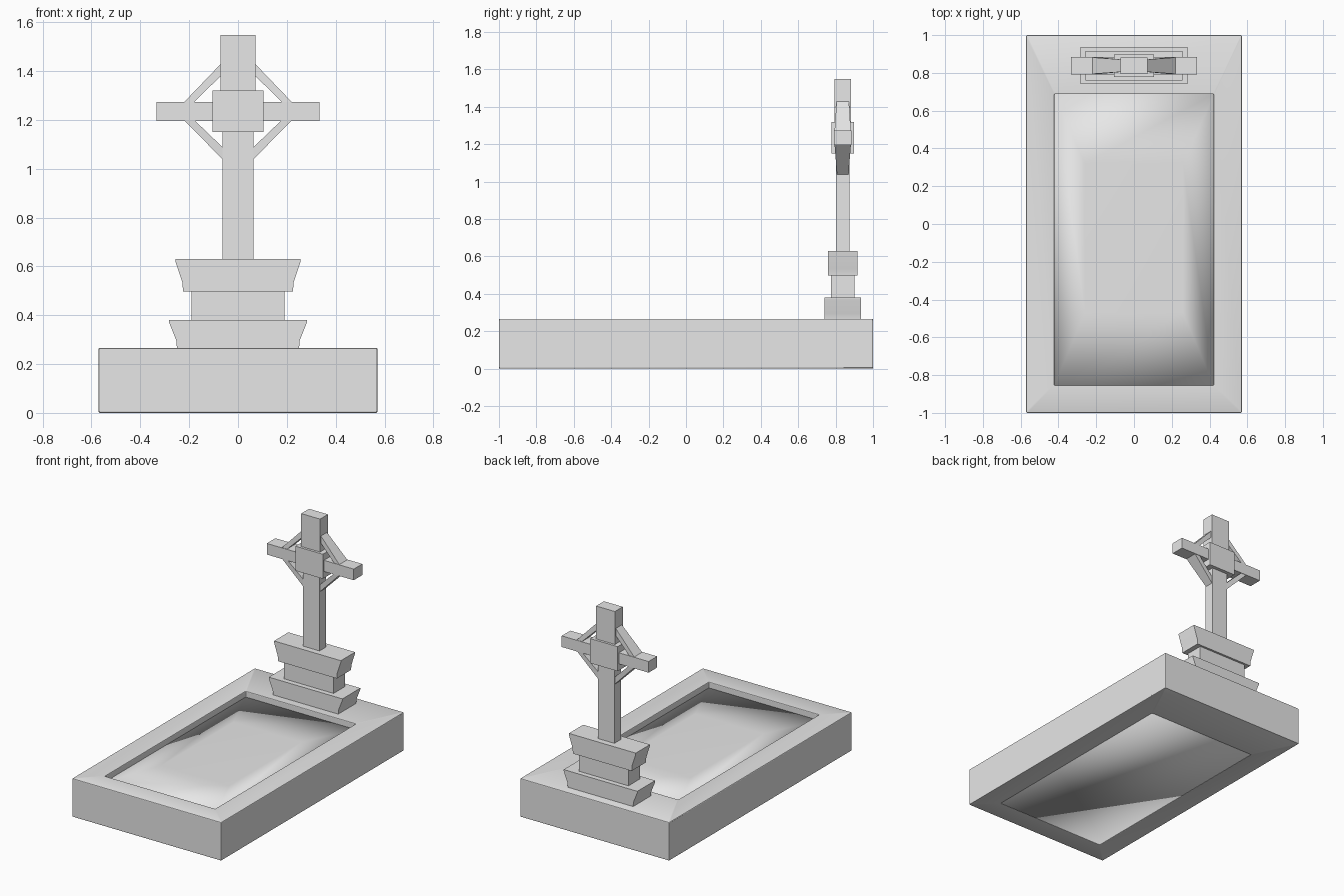
import bpy, bmesh, math

if "Cube" in bpy.data.objects:
    bpy.data.objects.remove(bpy.data.objects["Cube"], do_unlink=True)

stone = bpy.data.materials.new("grey_stone")
stone.use_nodes = True
GREY = (0.8, 0.8, 0.8, 1)
stone.diffuse_color = GREY
stone.node_tree.nodes["Principled BSDF"].inputs["Base Color"].default_value = GREY

CROSS_Y = 0.838


def loft(name, rings, bevel=0.0, closed=False, angle=25):
    """Skin a row of equal rings, capped at both ends or joined into a loop."""
    bm = bmesh.new()
    rows = [[bm.verts.new(p) for p in ring] for ring in rings]
    n = len(rows[0])
    pairs = list(zip(rows, rows[1:]))
    if closed:
        pairs.append((rows[-1], rows[0]))
    else:
        bm.faces.new(rows[0])
        bm.faces.new(rows[-1])
    for a, b in pairs:
        for i in range(n):
            j = (i + 1) % n
            bm.faces.new((a[i], a[j], b[j], b[i]))
    bmesh.ops.recalc_face_normals(bm, faces=bm.faces)
    if bevel:
        bmesh.ops.bevel(bm, geom=bm.edges[:], offset=bevel, segments=2,
                        profile=0.5, affect='EDGES', clamp_overlap=True)
    mesh = bpy.data.meshes.new(name)
    bm.to_mesh(mesh)
    bm.free()
    mesh.materials.append(stone)
    obj = bpy.data.objects.new(name, mesh)
    bpy.context.collection.objects.link(obj)
    bpy.ops.object.select_all(action='DESELECT')
    obj.select_set(True)
    bpy.context.view_layer.objects.active = obj
    bpy.ops.object.shade_smooth_by_angle(angle=math.radians(angle))


def rect(x0, x1, y0, y1, z):
    return [(x0, y0, z), (x1, y0, z), (x1, y1, z), (x0, y1, z)]


def block(name, levels, depth):
    """Stone block on the cross axis; levels are (half width, height)."""
    loft(name, [rect(-w, w, CROSS_Y - depth, CROSS_Y + depth, z)
                for w, z in levels])


# Kerb: rectangular surround
TOP = 0.266
outer = (-0.571, 0.571, -1, 1)
inner = (-0.422, 0.422, -0.853, 0.687)
loft("kerb", [rect(*outer, 0), rect(*outer, TOP),
              rect(*inner, TOP), rect(*inner, 0)], 0.005, closed=True, angle=20)

# Grave filling: softly shaded slab set just below the kerb top
loft("grave_filling", [rect(*inner, 0.001), rect(*inner, 0.225),
                       rect(-0.26, 0.26, -0.47, 0.32, 0.235)], angle=180)

# Stepped plinth with flared courses
block("lower_plinth", [(0.25, 0.26), (0.252, 0.295), (0.282, 0.37), (0.282, 0.38)], 0.098)
block("middle_plinth", [(0.19, 0.375), (0.19, 0.505)], 0.063)
block("upper_plinth", [(0.225, 0.498), (0.228, 0.535), (0.256, 0.62), (0.256, 0.63)], 0.078)

# Cross
block("cross_shaft", [(0.063, 0.625), (0.063, 1.2)], 0.036)
block("cross_head", [(0.072, 1.25), (0.072, 1.548)], 0.043)
block("cross_arms", [(0.333, 1.196), (0.333, 1.273)], 0.047)
block("cross_boss", [(0.105, 1.15), (0.105, 1.32)], 0.06)


# Diagonal braces, thinner where they meet the upright
def brace_end(side, near, far, depth):
    (x0, z0), (x1, z1) = near, far
    return [(side * x0, CROSS_Y - depth, z0), (side * x1, CROSS_Y - depth, z1),
            (side * x1, CROSS_Y + depth, z1), (side * x0, CROSS_Y + depth, z0)]


for side, label in ((1, "left"), (-1, "right")):
    loft("upper_brace_" + label,
         [brace_end(side, (0.055, 1.395), (0.055, 1.445), 0.032),
          brace_end(side, (0.185, 1.268), (0.225, 1.268), 0.044)])
    loft("lower_brace_" + label,
         [brace_end(side, (0.055, 1.08), (0.055, 1.03), 0.03),
          brace_end(side, (0.18, 1.2), (0.222, 1.2), 0.044)])
